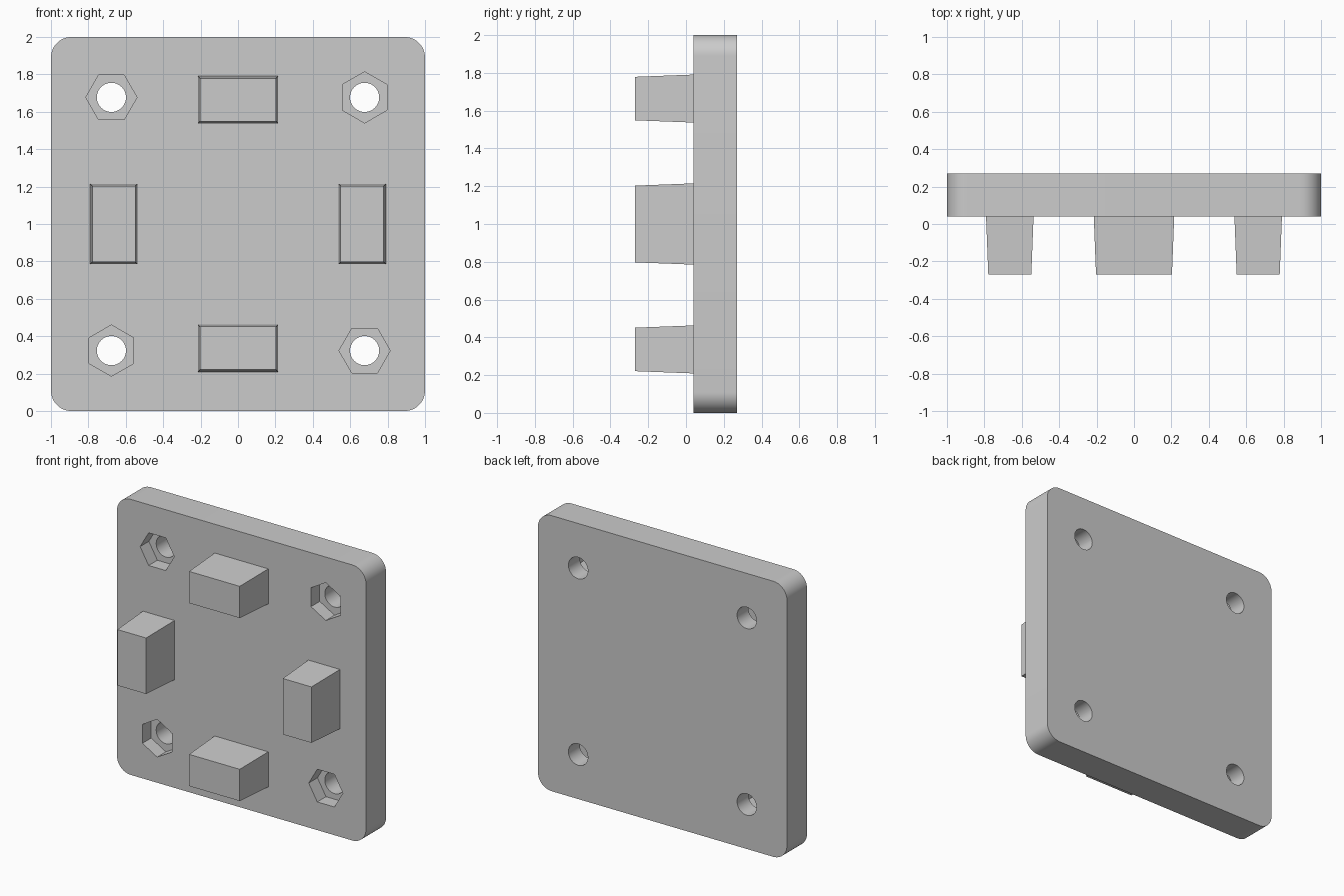
import bpy, bmesh, math
from mathutils import Matrix

cube = bpy.data.objects.get("Cube")
if cube:
    bpy.data.objects.remove(cube, do_unlink=True)

FRONT, BACK, TIP = 0.04, 0.27, -0.27
CENTRE_Z = 1.0
HOLE, BLOCK = 0.677, 0.664
POCKET_DEPTH = 0.1

grey = bpy.data.materials.new("grey plastic")
grey.use_nodes = True
colour = (0.6, 0.6, 0.6, 1)
grey.diffuse_color = colour
grey.node_tree.nodes["Principled BSDF"].inputs["Base Color"].default_value = colour


def loft(name, near, far, y_near, y_far):
    """Solid between two matching x-z outlines at two depths."""
    bm = bmesh.new()
    a = [bm.verts.new((x, y_near, z)) for x, z in near]
    b = [bm.verts.new((x, y_far, z)) for x, z in far]
    bm.faces.new(a)
    bm.faces.new(b[::-1])
    n = len(a)
    for i in range(n):
        j = (i + 1) % n
        bm.faces.new((a[i], b[i], b[j], a[j]))
    bmesh.ops.recalc_face_normals(bm, faces=bm.faces)
    mesh = bpy.data.meshes.new(name)
    bm.to_mesh(mesh)
    bm.free()
    mesh.materials.append(grey)
    obj = bpy.data.objects.new(name, mesh)
    bpy.context.collection.objects.link(obj)
    return obj


def ring(x, z, radius, sides, turn=0):
    angles = [turn + math.tau * i / sides for i in range(sides)]
    return [(x + radius * math.cos(t), z + radius * math.sin(t)) for t in angles]


def rounded_square(half, radius, steps):
    points = []
    for corner in range(4):
        mid = math.pi / 4 + corner * math.pi / 2
        cx = math.copysign(half - radius, math.cos(mid))
        cz = CENTRE_Z + math.copysign(half - radius, math.sin(mid))
        for i in range(steps + 1):
            t = (corner + i / steps) * math.pi / 2
            points.append((cx + radius * math.cos(t), cz + radius * math.sin(t)))
    return points


def rectangle(x, z, w, h):
    return [(x + sx * w, z + sz * h) for sx, sz in ((-1, -1), (1, -1), (1, 1), (-1, 1))]


# Base plate with rounded corners
outline = rounded_square(1.0, 0.11, 12)
plate = loft("base_plate", outline, outline, FRONT, BACK)

# Bolt holes with hexagonal nut pockets, turned alternately
cutters = []
for sx in (-1, 1):
    for sz in (-1, 1):
        x, z = sx * HOLE, CENTRE_Z + sz * HOLE
        turn = math.pi / 6 if sx == sz else 0
        circle = ring(x, z, 0.078, 40)
        hexagon = ring(x, z, 0.137, 6, turn)
        cutters.append(loft("bolt_hole_cutter", circle, circle, FRONT - 0.1, BACK + 0.1))
        cutters.append(loft("nut_pocket_cutter", hexagon, hexagon,
                            FRONT - 0.05, FRONT + POCKET_DEPTH))

for cutter in cutters:
    cutter.hide_render = True
    mod = plate.modifiers.new("cut", 'BOOLEAN')
    mod.operation = 'DIFFERENCE'
    mod.solver = 'EXACT'
    mod.object = cutter

bpy.context.view_layer.update()
bpy.ops.object.select_all(action='DESELECT')
plate.select_set(True)
bpy.context.view_layer.objects.active = plate
for mod in list(plate.modifiers):
    bpy.ops.object.modifier_apply(modifier=mod.name)
for cutter in cutters:
    bpy.data.objects.remove(cutter, do_unlink=True)
bpy.ops.object.shade_smooth_by_angle(angle=math.radians(30))

# Tapered locating blocks on the front face
for name, dx, dz in (("top", 0, 1), ("bottom", 0, -1), ("left", 1, 0), ("right", -1, 0)):
    w, h = (0.215, 0.127) if dz else (0.127, 0.215)
    x, z = dx * BLOCK, CENTRE_Z + dz * BLOCK
    loft(name + "_block", rectangle(x, z, w - 0.012, h - 0.012),
         rectangle(x, z, w, h), TIP, FRONT)
